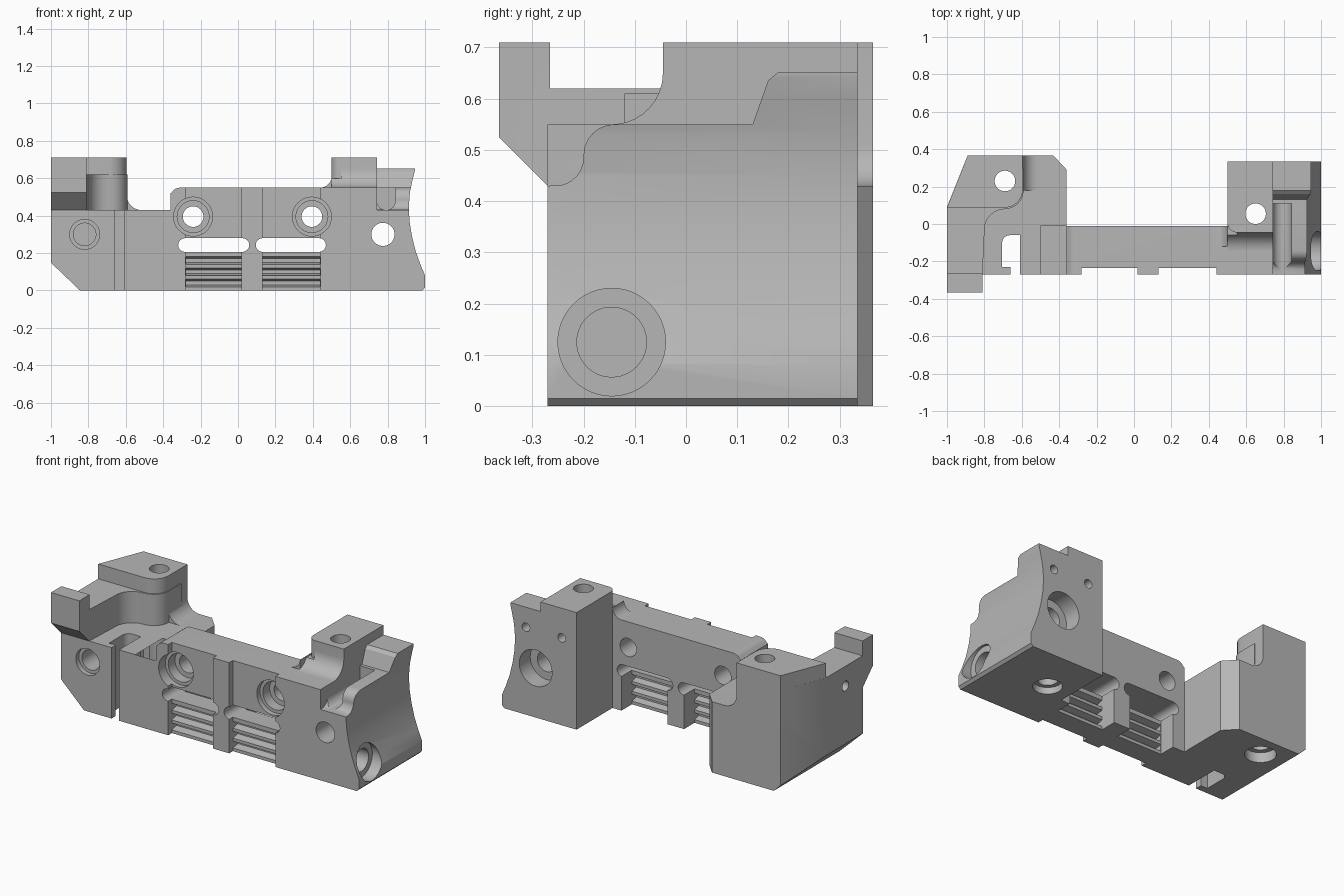
import bpy, bmesh, math

cube = bpy.data.objects.get("Cube")
if cube:
    bpy.data.objects.remove(cube, do_unlink=True)

GREY = (0.47, 0.47, 0.47, 1)
grey = bpy.data.materials.new("plain_grey")
grey.use_nodes = True
grey.diffuse_color = GREY
grey.node_tree.nodes["Principled BSDF"].inputs["Base Color"].default_value = GREY


def prism(name, pts, axis, lo, hi):
    """Extrude a 2D outline along an axis between lo and hi."""
    place = {"x": lambda a, b, t: (t, a, b),
             "y": lambda a, b, t: (a, t, b),
             "z": lambda a, b, t: (a, b, t)}[axis]
    bm = bmesh.new()
    low = [bm.verts.new(place(a, b, lo)) for a, b in pts]
    high = [bm.verts.new(place(a, b, hi)) for a, b in pts]
    bm.faces.new(low)
    bm.faces.new(high)
    for i in range(len(pts)):
        j = (i + 1) % len(pts)
        bm.faces.new((low[i], low[j], high[j], high[i]))
    bmesh.ops.recalc_face_normals(bm, faces=bm.faces)
    mesh = bpy.data.meshes.new(name)
    bm.to_mesh(mesh)
    bm.free()
    mesh.materials.append(grey)
    obj = bpy.data.objects.new(name, mesh)
    bpy.context.collection.objects.link(obj)
    return obj


def arc(cx, cy, r, start, end, n=8):
    angles = [math.radians(start + (end - start) * i / n) for i in range(n + 1)]
    return [(cx + r * math.cos(a), cy + r * math.sin(a)) for a in angles]


def rect(a0, a1, b0, b1):
    return [(a0, b0), (a1, b0), (a1, b1), (a0, b1)]


def combine(body, pts, axis, lo, hi, op="DIFFERENCE"):
    """Add or cut an extruded outline."""
    tool = prism("helper", pts, axis, lo, hi)
    tool.hide_render = True
    mod = body.modifiers.new("shape", "BOOLEAN")
    mod.operation, mod.solver, mod.object = op, "EXACT", tool
    bpy.context.view_layer.objects.active = body
    bpy.ops.object.modifier_apply(modifier=mod.name)
    bpy.data.objects.remove(tool, do_unlink=True)


def add(body, pts, axis, lo, hi):
    combine(body, pts, axis, lo, hi, "UNION")


def hole(body, a, b, r, axis, lo, hi):
    combine(body, arc(a, b, r, 0, 352.5, 47), axis, lo, hi)


FRONT, BEAM_BACK, TOP = -0.27, -0.01, 0.71

# Clamp block at -x: slotted base
clamp = prism("clamp_block", [
    (-1, FRONT), (-0.66, FRONT), (-0.66, -0.23), (-0.705, -0.23),
    *arc(-0.665, -0.1, 0.04, 180, 90, 5), (-0.61, -0.06), (-0.61, FRONT),
    (-0.36, FRONT), (-0.36, 0.29), (-0.43, 0.365), (-0.89, 0.365), (-1, 0.09)],
    "z", 0, 0.43)
# Saddle with curved inner wall
add(clamp, [(-1, FRONT), (-0.81, FRONT), (-0.8, -0.05), *arc(-0.69, -0.03, 0.11, 180, 90, 6),
            *arc(-0.69, 0.18, 0.1, -90, 0, 6), (-0.59, 0.3), (-0.92, 0.29), (-1, 0.09)],
    "z", 0.4, 0.62)
# Tall tower
add(clamp, [(-1, 0.088), (-0.69, 0.088), *arc(-0.69, 0.183, 0.095, -80, 0, 6),
            (-0.595, 0.365), (-0.89, 0.365)], "z", 0.4, TOP)
# Fillet between the tower and the low shelf
add(clamp, [(-0.65, 0.4), (-0.65, 0.51), *arc(-0.515, 0.51, 0.08, 180, 270), (-0.515, 0.4)],
    "y", 0.18, 0.365)
# Overhanging lip
add(clamp, [(-0.26, 0.42), (FRONT, 0.43), (-0.365, 0.525), (-0.365, TOP),
            (-0.265, TOP), (-0.265, 0.62), (-0.2, 0.6), (-0.2, 0.42)], "x", -1, -0.81)
# Ridge rising toward the beam
add(clamp, [(-0.5, 0.4), *arc(-0.5, 0.57, 0.14, -90, -20), (-0.36, 0.53), (-0.36, 0.4)],
    "y", FRONT, BEAM_BACK)
# Sloped lower corner and holes
combine(clamp, [(-1.1, -0.1), (-0.74, -0.1), (-1.1, 0.244)], "y", -1, 1)
hole(clamp, -0.82, 0.3, 0.08, "y", -0.4, -0.24)
hole(clamp, -0.82, 0.3, 0.06, "y", -0.4, -0.08)
hole(clamp, -0.69, 0.23, 0.055, "z", -0.1, 0.9)
hole(clamp, -0.69, 0.23, 0.085, "z", -0.1, 0.06)
hole(clamp, -0.1, 0.5, 0.03, "x", -1.1, -0.9)

# Connecting beam
beam = prism("connecting_beam", [(-0.36, 0), (0.5, 0), (0.5, 0.55),
                                 *arc(-0.31, 0.50, 0.05, 90, 150, 4), (-0.36, 0.52)],
             "y", FRONT, BEAM_BACK)
for x0, x1, s0, s1, hx in [(-0.28, 0.02, -0.32, 0.06, -0.24), (0.13, 0.44, 0.095, 0.47, 0.395)]:
    # Front recess, rear pocket and rounded through slot
    combine(beam, rect(x0, x1, -0.1, 0.7), "y", -0.4, -0.235)
    combine(beam, rect(x0, x1, -0.1, 0.24), "y", -0.11, 0.1)
    r = 0.037
    combine(beam, arc(s1 - r, 0.243, r, -90, 90) + arc(s0 + r, 0.243, r, 90, 270),
            "y", -0.4, 0.1)
    # Rib grooves on both sides of the grille
    for z in (0.04, 0.1, 0.16):
        for face, depth in ((-0.236, 0.045), (-0.109, -0.04)):
            out = face - depth * 0.1
            combine(beam, [(out, z - 0.022), (face + depth, z - 0.01),
                           (face + depth, z + 0.01), (out, z + 0.022)],
                    "x", x0 + 0.001, x1 - 0.001)
    # Counterbored fixing hole
    hole(beam, hx, 0.395, 0.104, "y", -0.4, -0.205)
    hole(beam, hx, 0.395, 0.085, "y", -0.4, -0.14)
    hole(beam, hx, 0.395, 0.055, "y", -0.4, 0.1)
# Soft step up to the tower of the end block
step = prism("tower_step", [(0.5, 0.54), (0.5, 0.61), *arc(0.44, 0.61, 0.06, 0, -90), (0.44, 0.54)],
             "y", -0.12, BEAM_BACK)

# End block at +x with a concave outer side
end = prism("end_block", [(0.5, 0), (0.985, 0), (1, 0.015), (1, 0.08), (0.975, 0.14),
                          (0.95, 0.21), (0.93, 0.29), (0.917, 0.37), (0.913, 0.45),
                          (0.92, 0.53), (0.935, 0.6), (0.945, 0.64), (0.945, TOP), (0.5, TOP)],
            "y", FRONT, 0.335)
# Stepped top edge of the outer side
combine(end, [(-0.4, 0.43), (FRONT, 0.43), *arc(-0.255, 0.485, 0.055, -80, 0, 6),
              *arc(-0.14, 0.49, 0.06, 180, 90, 6), (0.13, 0.55), (0.16, 0.635), (0.18, 0.652),
              (0.5, 0.652), (0.5, 0.9), (-0.4, 0.9)], "x", 0.742, 1.2)
# Round-bottomed channel beside the rib
combine(end, [(0.742, 0.9), *arc(0.792, 0.48, 0.05, 180, 360, 12), (0.842, 0.9)],
        "y", -0.4, 0.11)
# Tower front with a sweeping fillet
combine(end, [(-0.4, 0.55), (-0.145, 0.55), *arc(-0.145, 0.65, 0.1, -85, 0),
              (-0.045, 0.9), (-0.4, 0.9)], "x", 0.4, 0.7425)
# Rounded tower corner
combine(end, [(0.45, -0.3), (0.55, -0.3), *arc(0.55, 0.005, 0.05, 270, 180), (0.45, 0.005)],
        "z", 0.6, 0.9)
# Holes through the end block
hole(end, 0.65, 0.055, 0.055, "z", -0.1, 0.9)
hole(end, 0.65, 0.055, 0.08, "z", -0.1, 0.04)
hole(end, 0.775, 0.3, 0.062, "y", -0.4, 0.5)
hole(end, 0.775, 0.3, 0.11, "y", 0.23, 0.5)
hole(end, -0.145, 0.125, 0.105, "x", 0.93, 1.2)
hole(end, -0.145, 0.125, 0.068, "x", 0.75, 1.2)
for x in (0.6, 0.84):
    hole(end, x, 0.53, 0.026, "y", 0.22, 0.5)

# Smooth curved walls, keep edges sharp
for obj in (clamp, beam, step, end):
    bpy.ops.object.select_all(action="DESELECT")
    obj.select_set(True)
    bpy.context.view_layer.objects.active = obj
    bpy.ops.object.shade_smooth_by_angle(angle=math.radians(30))
